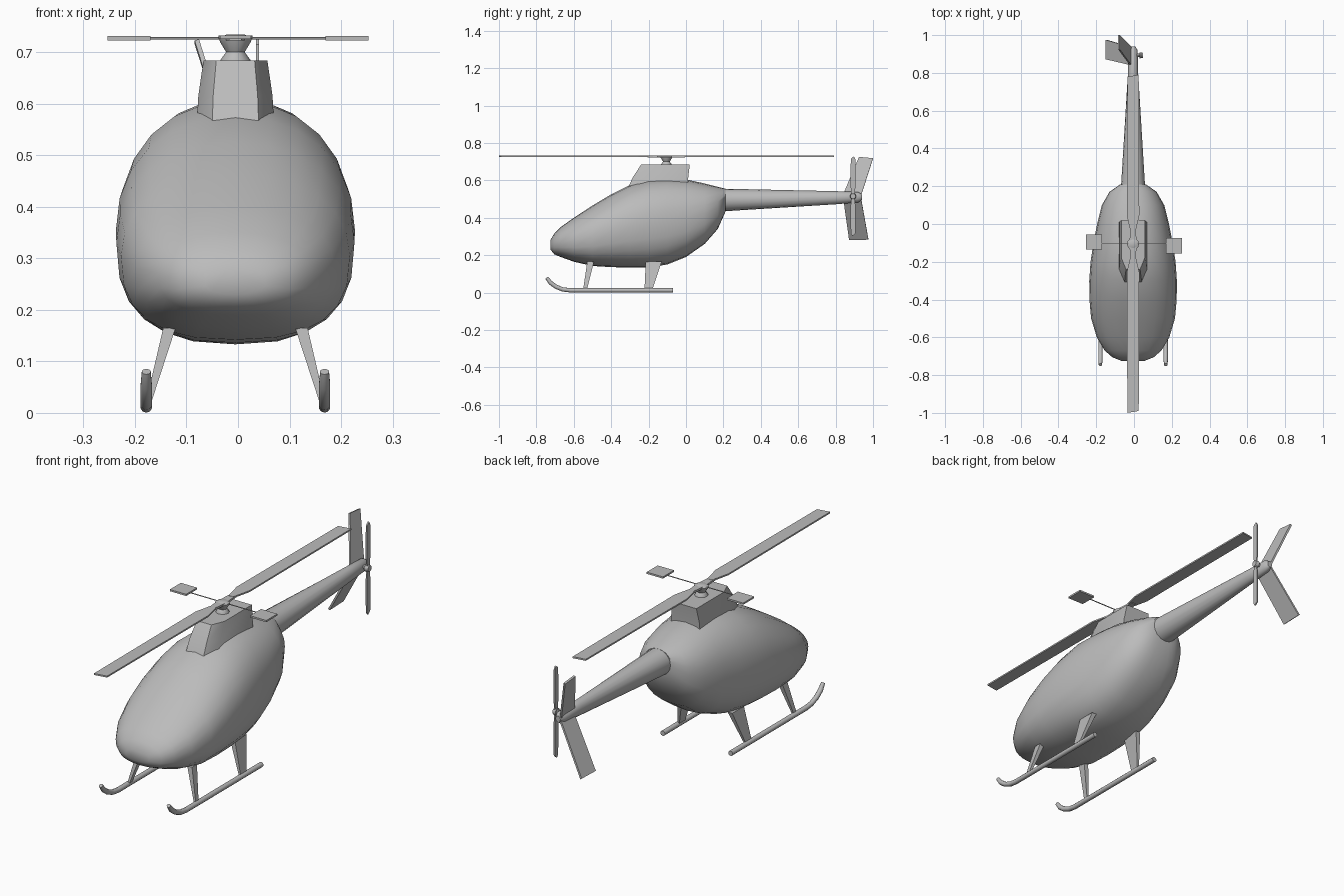
import bpy, bmesh, math
from mathutils import Vector

cube = bpy.data.objects.get("Cube")
if cube:
    bpy.data.objects.remove(cube, do_unlink=True)

CX = -0.005  # centre line of the aircraft
HUB_Y = -0.105
ROTOR_Z = 0.727

grey = bpy.data.materials.new("plain grey")
grey.diffuse_color = (0.5, 0.5, 0.5, 1)
grey.use_nodes = True
grey.node_tree.nodes["Principled BSDF"].inputs["Base Color"].default_value = (0.5, 0.5, 0.5, 1)


def loft(name, rings, smooth=40):
    """Skin a list of equal-length point rings and cap both ends."""
    bm = bmesh.new()
    rows = [[bm.verts.new(p) for p in ring] for ring in rings]
    n = len(rows[0])
    for a, b in zip(rows, rows[1:]):
        for i in range(n):
            j = (i + 1) % n
            bm.faces.new((a[i], a[j], b[j], b[i]))
    bm.faces.new(rows[0])
    bm.faces.new(rows[-1])
    bmesh.ops.recalc_face_normals(bm, faces=bm.faces)
    mesh = bpy.data.meshes.new(name)
    bm.to_mesh(mesh)
    bm.free()
    obj = bpy.data.objects.new(name, mesh)
    bpy.context.collection.objects.link(obj)
    mesh.materials.append(grey)
    if smooth:
        bpy.ops.object.select_all(action="DESELECT")
        obj.select_set(True)
        bpy.context.view_layer.objects.active = obj
        bpy.ops.object.shade_smooth_by_angle(angle=math.radians(smooth))
    return obj


def section(y, bottom, top, half, power_up=2.0, power_low=2.0, n=24):
    """Superellipse cross-section facing along y."""
    ring = []
    for i in range(n):
        a = 2 * math.pi * i / n
        c, s = math.cos(a), math.sin(a)
        e = 2 / (power_up if s > 0 else power_low)
        x = math.copysign(abs(c) ** e, c) * half
        z = (top + bottom) / 2 + math.copysign(abs(s) ** e, s) * (top - bottom) / 2
        ring.append((CX + x, y, z))
    return ring


def tube(name, points, radii, n=10):
    """Round tube through points, with one radius per point."""
    pts = [Vector(p) for p in points]
    rings = []
    for i, p in enumerate(pts):
        d = (pts[min(i + 1, len(pts) - 1)] - pts[max(i - 1, 0)]).normalized()
        u = d.cross(Vector((1, 0, 0)) if abs(d.x) < 0.9 else Vector((0, 1, 0))).normalized()
        v = d.cross(u)
        rings.append([p + radii[i] * (math.cos(t) * u + math.sin(t) * v)
                      for t in (2 * math.pi * k / n for k in range(n))])
    return loft(name, rings)


def plate(name, outline, thickness):
    """Flat panel extruded both ways along its own normal."""
    pts = [Vector(p) for p in outline]
    nrm = (pts[1] - pts[0]).cross(pts[2] - pts[0]).normalized() * thickness / 2
    return loft(name, [[p - nrm for p in pts], [p + nrm for p in pts]], 0)


# Cabin: y, bottom, top, half width
stations = [
    (-0.725, 0.23, 0.28, 0.06), (-0.705, 0.205, 0.315, 0.11),
    (-0.67, 0.19, 0.35, 0.15), (-0.60, 0.165, 0.40, 0.192),
    (-0.50, 0.142, 0.465, 0.222), (-0.40, 0.136, 0.525, 0.231),
    (-0.30, 0.133, 0.575, 0.232), (-0.20, 0.134, 0.605, 0.225),
    (-0.10, 0.15, 0.61, 0.21), (0.0, 0.19, 0.605, 0.19),
    (0.10, 0.26, 0.583, 0.165), (0.17, 0.34, 0.565, 0.125),
    (0.21, 0.43, 0.555, 0.068),
]
loft("cabin", [section(*s, 2.15, 2.6) for s in stations])

# Tail boom with a rounded end
loft("tail_boom", [section(y, b, t, w, n=16) for y, b, t, w in (
    (0.16, 0.43, 0.56, 0.068), (0.21, 0.435, 0.555, 0.063),
    (0.80, 0.472, 0.542, 0.027), (0.92, 0.482, 0.538, 0.024),
    (0.94, 0.495, 0.525, 0.012))])


# Mast housing on the roof
def housing_ring(front, back, half, z):
    shoulder = front + 0.06
    return [(CX + x, y, z) for x, y in (
        (-half * 0.6, front), (half * 0.6, front), (half, shoulder),
        (half, back), (-half, back), (-half, shoulder))]


loft("mast_housing", [housing_ring(-0.31, 0.01, 0.075, 0.56),
                      housing_ring(-0.285, 0.012, 0.072, 0.615),
                      housing_ring(-0.24, 0.02, 0.062, 0.684)], 30)

# Mast and rotor hub
tube("rotor_mast", [(CX, HUB_Y, z) for z in (0.67, 0.685, 0.70, 0.72, 0.727, 0.734)],
     [0.03, 0.029, 0.018, 0.03, 0.032, 0.018], 12)
plate("hub_bar", [(CX + x, HUB_Y + y, ROTOR_Z) for x, y in (
    (-0.012, -0.1), (0.012, -0.1), (0.02, 0), (0.012, 0.1), (-0.012, 0.1), (-0.02, 0))], 0.009)

# Main blades, stabiliser bar and paddles, repeated by half turns
for side, label in ((1, "front"), (-1, "rear")):
    plate(label + "_main_blade", [(CX + side * x, HUB_Y - side * r, ROTOR_Z + 0.002) for x, r in (
        (-0.012, 0.06), (0.012, 0.06), (0.033, 0.15), (0.030, 0.885),
        (-0.030, 0.895), (-0.033, 0.15))], 0.007)
for side, label in ((1, "left"), (-1, "right")):
    plate(label + "_paddle", [(side * x, HUB_Y + side * y, ROTOR_Z) for x, y in (
        (0.17, -0.05), (0.253, -0.05), (0.253, 0.03), (0.17, 0.03))], 0.008)
tube("stabiliser_bar", [(-0.18, HUB_Y, ROTOR_Z), (0.18, HUB_Y, ROTOR_Z)], [0.0025] * 2, 6)

# Tail fins
plate("upper_fin", [(-0.01, 0.83, 0.50), (-0.01, 0.93, 0.50),
                    (-0.08, 1.0, 0.717), (-0.08, 0.925, 0.724)], 0.009)
plate("lower_fin", [(-0.01, 0.84, 0.51), (-0.01, 0.935, 0.51),
                    (-0.147, 0.975, 0.285), (-0.147, 0.872, 0.282)], 0.009)

# Tail rotor
TR = Vector((0.038, 0.893, 0.515))
tube("tail_rotor_shaft", [(-0.01, TR.y, TR.z), (0.045, TR.y, TR.z)], [0.009] * 2, 8)
tube("tail_rotor_hub", [(0.03, TR.y, TR.z), (0.047, TR.y, TR.z)], [0.017, 0.014], 10)
for side, label in ((1, "upper"), (-1, "lower")):
    plate(label + "_tail_blade", [TR + Vector((0, side * y, side * z)) for y, z in (
        (-0.007, 0), (0.007, 0), (0.013, 0.05), (0.012, 0.2),
        (0.004, 0.213), (-0.012, 0.2), (-0.013, 0.05))], 0.006)


# Landing gear
def strut_ring(x, y0, y1, z, thick):
    return [(x - thick, y0, z), (x + thick, y0, z), (x + thick, y1, z), (x - thick, y1, z)]


for side, label in ((1, "left"), (-1, "right")):
    skid_x = CX + side * 0.173
    path = [(-0.07, 0.012), (-0.62, 0.012), (-0.66, 0.017), (-0.695, 0.031),
            (-0.725, 0.053), (-0.745, 0.08)]
    tube(label + "_skid", [(skid_x, y, z) for y, z in path], [0.0115] * 5 + [0.009])
    top_x, foot_x = CX + side * 0.128, CX + side * 0.170
    loft(label + "_front_strut", [strut_ring(top_x, -0.528, -0.492, 0.165, 0.012),
                                  strut_ring(foot_x, -0.55, -0.53, 0.015, 0.005)], 0)
    loft(label + "_rear_strut", [strut_ring(top_x, -0.215, -0.13, 0.165, 0.012),
                                 strut_ring(foot_x, -0.222, -0.18, 0.015, 0.005)], 0)
